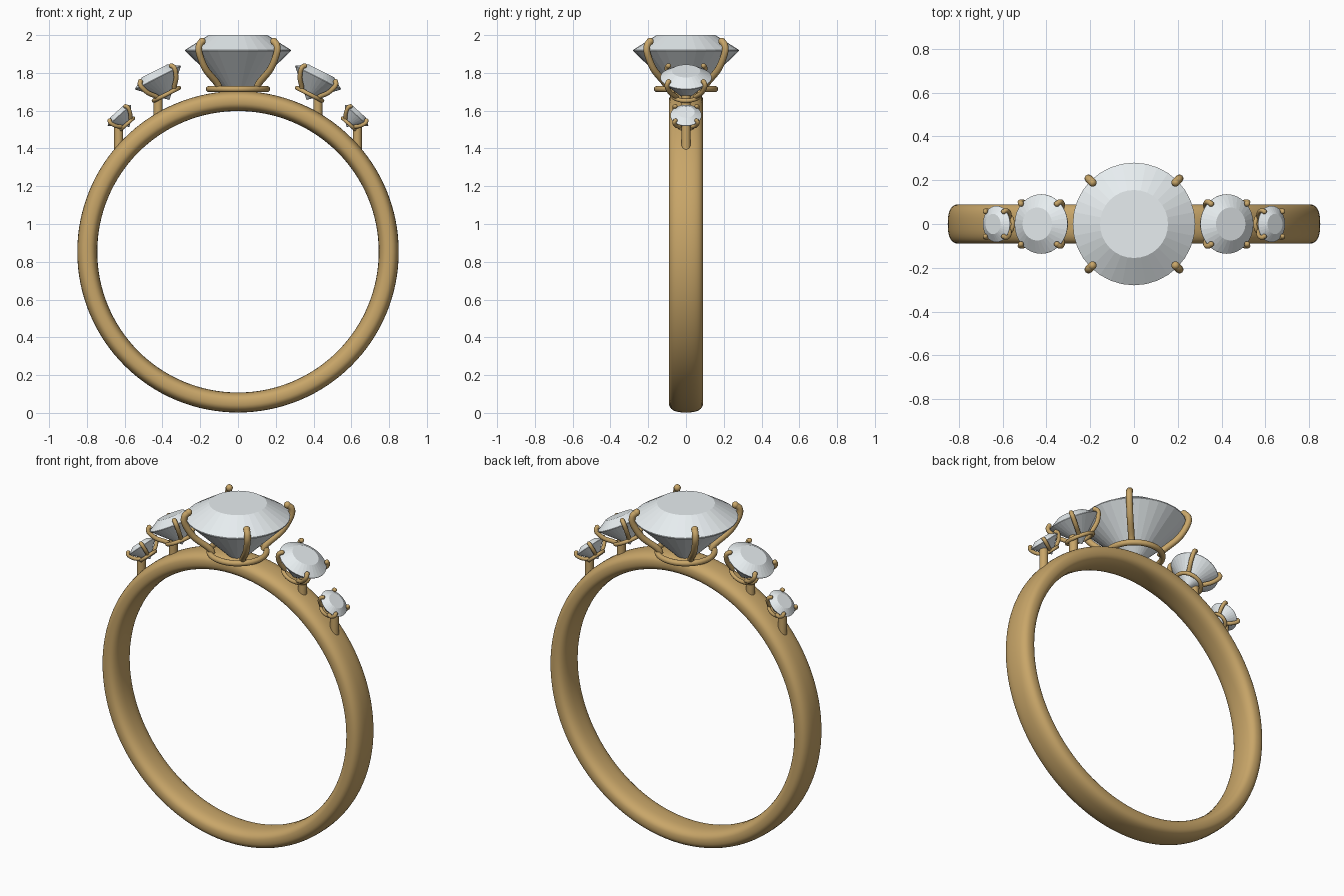
import bpy, bmesh, math
from mathutils import Matrix, Vector

if "Cube" in bpy.data.objects:
    bpy.data.objects.remove(bpy.data.objects["Cube"])

CENTRE_Z = 0.853


def material(name, rgb):
    m = bpy.data.materials.new(name)
    m.diffuse_color = (*rgb, 1)
    m.use_nodes = True
    m.node_tree.nodes["Principled BSDF"].inputs["Base Color"].default_value = m.diffuse_color
    return m


GOLD = material("gold", (0.58, 0.38, 0.14))
GEM = material("clear_gem", (0.80, 0.85, 0.87))


def finish(name, bm, mat, smooth=True, xf=Matrix()):
    bmesh.ops.recalc_face_normals(bm, faces=bm.faces)
    bm.transform(xf)
    for f in bm.faces:
        f.smooth = smooth
    me = bpy.data.meshes.new(name)
    bm.to_mesh(me)
    bm.free()
    me.materials.append(mat)
    ob = bpy.data.objects.new(name, me)
    bpy.context.collection.objects.link(ob)
    return ob


def skin(bm, rings, close_u=False):
    """Bridge consecutive loops of vertices with quads."""
    n = len(rings[0])
    for i in range(len(rings) if close_u else len(rings) - 1):
        a, b = rings[i], rings[(i + 1) % len(rings)]
        for j in range(n):
            k = (j + 1) % n
            bm.faces.new((a[j], a[k], b[k], b[j]))


def hoop(bm, radius, section, steps):
    """Sweep a closed (radial, axial) section around the z axis."""
    rings = []
    for i in range(steps):
        a = 2 * math.pi * i / steps
        rings.append([bm.verts.new(((radius + r) * math.cos(a), (radius + r) * math.sin(a), h))
                      for r, h in section])
    skin(bm, rings, True)


def oval(a, b, power, n):
    pts = []
    for i in range(n):
        t = 2 * math.pi * i / n
        c, s = math.cos(t), math.sin(t)
        pts.append((a * math.copysign(abs(c) ** (2 / power), c),
                    b * math.copysign(abs(s) ** (2 / power), s)))
    return pts


def gem(name, r, xf):
    """Round brilliant: table, crown, girdle, pavilion."""
    bm = bmesh.new()
    n = 32
    rings = [[bm.verts.new((q * r * math.cos(2 * math.pi * i / n), q * r * math.sin(2 * math.pi * i / n), h * r))
              for i in range(n)] for q, h in ((0.555, 0.29), (1, 0.01), (1, -0.01))]
    skin(bm, rings)
    bm.faces.new(rings[0])
    culet = bm.verts.new((0, 0, -0.98 * r))
    for i in range(n):
        bm.faces.new((rings[2][i], rings[2][(i + 1) % n], culet))
    finish(name, bm, GEM, False, xf)


def prong(bm, r, wire, angle):
    """Curved claw wire with a rounded tip gripping the girdle."""
    pts = [Vector((x * r, 0, z * r)) for x, z in
           ((0.50, -0.74), (0.56, -0.62), (0.86, -0.36), (1.03, -0.07), (1.04, 0.09), (0.96, 0.17))]
    ext = [2 * pts[0] - pts[1]] + pts + [2 * pts[-1] - pts[-2]]
    path = []
    for i in range(1, len(ext) - 2):
        p0, p1, p2, p3 = ext[i - 1:i + 3]
        for k in range(5):
            t = k / 5
            path.append(0.5 * (2 * p1 + (p2 - p0) * t + (2 * p0 - 5 * p1 + 4 * p2 - p3) * t * t
                               + (3 * p1 - p0 - 3 * p2 + p3) * t ** 3))
    path.append(pts[-1])
    spin = Matrix.Rotation(angle, 4, 'Z')
    rings = []
    for i, p in enumerate(path):
        d = (path[min(i + 1, len(path) - 1)] - path[max(i - 1, 0)]).normalized()
        side = Vector((0, 1, 0))
        up = d.cross(side)
        rings.append([bm.verts.new(spin @ (p + wire * (side * math.cos(a) + up * math.sin(a))))
                      for a in (2 * math.pi * k / 12 for k in range(12))])
    skin(bm, rings)
    bm.faces.new(rings[0])
    bmesh.ops.create_uvsphere(bm, u_segments=12, v_segments=8, radius=wire * 1.08,
                              matrix=Matrix.Translation(spin @ pts[-1]))


def setting(label, r, wire, pos, tilt):
    """Gem, four claws and base hoop, tilted outward from the band."""
    xf = Matrix.Translation(pos) @ Matrix.Rotation(tilt, 4, 'Y')
    gem(label + "_gem", r, xf)
    bm = bmesh.new()
    for k in range(4):
        prong(bm, r, wire, math.pi / 4 + k * math.pi / 2)
    finish(label + "_prongs", bm, GOLD, True, xf)
    bm = bmesh.new()
    hoop(bm, 0.55 * r, oval(wire * 0.9, wire * 0.9, 2, 12), 40)
    finish(label + "_base_hoop", bm, GOLD, True, xf @ Matrix.Translation((0, 0, -0.73 * r)))


def post(name, x, radius, z0, z1):
    bm = bmesh.new()
    bmesh.ops.create_cone(bm, cap_ends=True, segments=20, radius1=radius, radius2=radius, depth=z1 - z0)
    ob = finish(name, bm, GOLD, True, Matrix.Translation((x, 0, (z0 + z1) / 2)))
    bpy.context.view_layer.objects.active = ob
    ob.select_set(True)
    bpy.ops.object.shade_smooth_by_angle()
    ob.select_set(False)


# Band
band = bmesh.new()
hoop(band, 0.798, oval(0.053, 0.09, 2.6, 32), 128)
finish("band", band, GOLD, True, Matrix.Translation((0, 0, CENTRE_Z)) @ Matrix.Rotation(math.pi / 2, 4, 'X'))

# Centre stone
setting("centre", 0.28, 0.018, (0, 0, 1.919), 0)

# Side stones on posts, mirrored
for side, s in (("left", -1), ("right", 1)):
    setting(side + "_inner", 0.136, 0.0125, (s * 0.424, 0, 1.775), s * math.radians(27))
    post(side + "_inner_post", s * 0.423, 0.024, 1.56, 1.68)
    setting(side + "_outer", 0.083, 0.0105, (s * 0.628, 0, 1.575), s * math.radians(42))
    post(side + "_outer_post", s * 0.632, 0.024, 1.38, 1.53)
